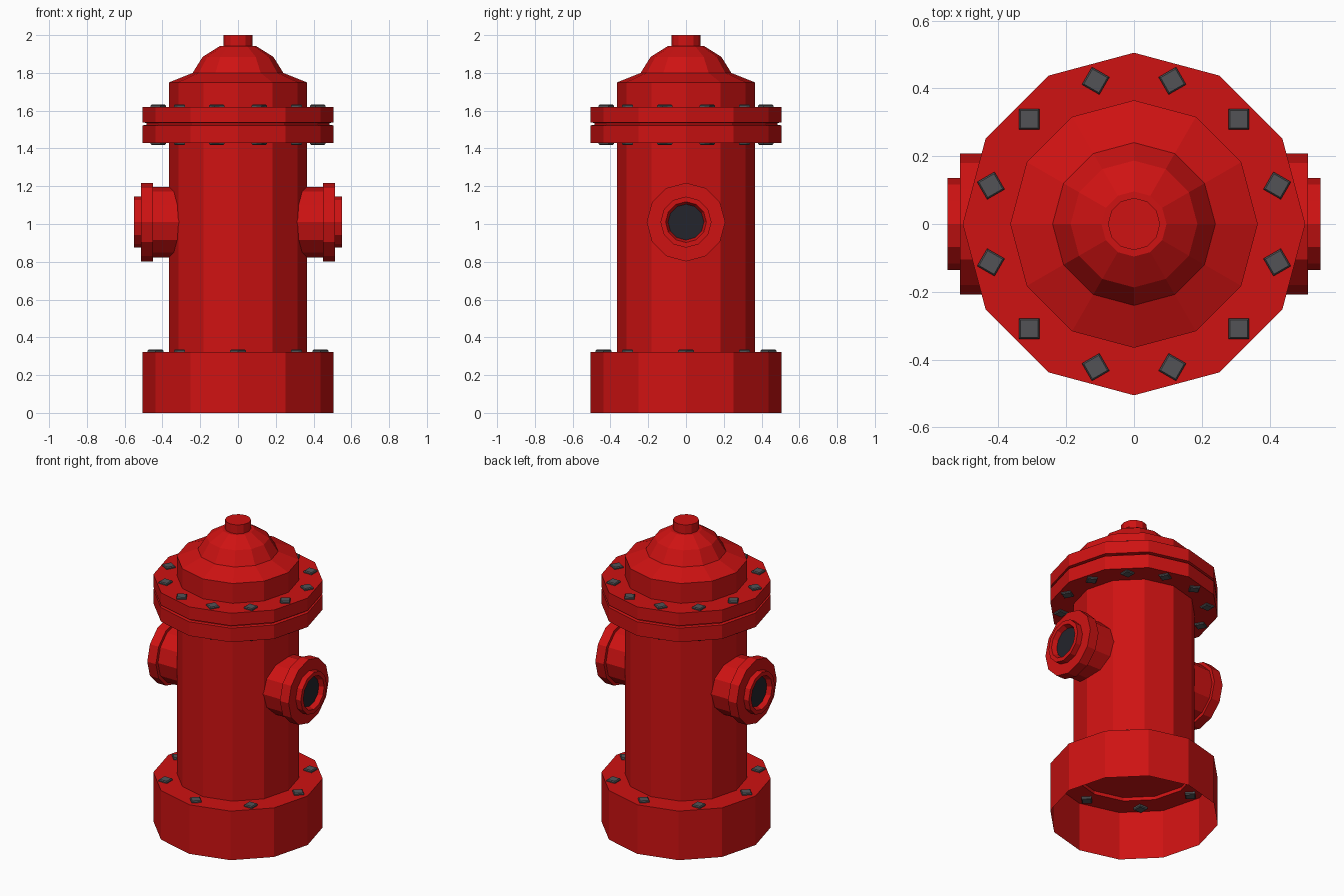
import bpy, bmesh, math
from mathutils import Matrix

if "Cube" in bpy.data.objects:
    bpy.data.objects.remove(bpy.data.objects["Cube"])


def material(name, rgb):
    m = bpy.data.materials.new(name)
    m.diffuse_color = (*rgb, 1)
    m.use_nodes = True
    m.node_tree.nodes["Principled BSDF"].inputs["Base Color"].default_value = m.diffuse_color
    return m


RED = material("red paint", (0.62, 0.006, 0.006))
GREY = material("bolt grey", (0.085, 0.085, 0.092))
BLACK = material("opening black", (0.017, 0.018, 0.025))


def lathe(bm, profile, sides, matrix=Matrix.Identity(4)):
    """Revolve (radius, height) points about z; radius 0 makes a cap."""
    rings = []
    for r, z in profile:
        count = sides if r > 0 else 1
        rings.append([bm.verts.new(matrix @ Matrix.Rotation(2 * math.pi * i / sides, 4, 'Z')
                                   @ Matrix.Translation((r, 0, z)).to_translation())
                      for i in range(count)])
    for a, b in zip(rings, rings[1:]):
        if len(a) == 1:
            bm.faces.new(b[::-1])
        elif len(b) == 1:
            bm.faces.new(a)
        else:
            for i in range(sides):
                j = (i + 1) % sides
                bm.faces.new((a[i], a[j], b[j], b[i]))


def finish(bm, name, mat):
    mesh = bpy.data.meshes.new(name)
    bm.to_mesh(mesh)
    bm.free()
    mesh.materials.append(mat)
    obj = bpy.data.objects.new(name, mesh)
    bpy.context.collection.objects.link(obj)
    return obj


def turned(name, profile, mat=RED, matrix=Matrix.Identity(4), sides=12):
    bm = bmesh.new()
    lathe(bm, profile, sides, matrix)
    return finish(bm, name, mat)


def bolt_ring(name, count, start, z0, z1):
    """Square, slightly chamfered bolts with a corner pointing outwards."""
    bm = bmesh.new()
    for i in range(count):
        turn = Matrix.Rotation(start + 2 * math.pi * i / count, 4, 'Z')
        lathe(bm, [(0, z0), (0.036, z0), (0.042, z0 + 0.006), (0.042, z1 - 0.006),
                   (0.036, z1), (0, z1)], 4, turn @ Matrix.Translation((0.437, 0, 0)))
    return finish(bm, name, GREY)


# hollow base skirt, open underneath
turned("base", [(0.505, 0), (0.505, 0.322), (0.365, 0.322)])
# barrel with recessed floor
turned("barrel", [(0.365, 0.322), (0.365, 1.43)])
turned("barrel_floor", [(0, 0.345), (0.365, 0.345)])
# double flange with groove
turned("flange", [(0.365, 1.43), (0.505, 1.43), (0.505, 1.522), (0.485, 1.525),
                  (0.485, 1.535), (0.505, 1.538), (0.505, 1.62), (0.365, 1.62)])
# bonnet, dome and top knob
turned("bonnet", [(0.365, 1.62), (0.365, 1.75), (0.24, 1.80)])
turned("dome", [(0.24, 1.80), (0.187, 1.885), (0.096, 1.942), (0.077, 1.942)])
turned("top_knob", [(0.077, 1.942), (0.077, 2.0), (0, 2.0)])

# bolts
bolt_ring("base_bolts", 8, 0, 0.305, 0.335)
bolt_ring("upper_flange_bolts", 12, math.radians(15), 1.605, 1.633)
bolt_ring("lower_flange_bolts", 12, math.radians(15), 1.418, 1.445)

# side outlets, one each way along x
for side, angle in (("right", 90), ("left", -90)):
    m = Matrix.Translation((0, 0, 1.01)) @ Matrix.Rotation(math.radians(angle), 4, 'Y')
    turned(side + "_outlet", [(0.187, 0.28), (0.187, 0.45), (0.208, 0.45), (0.208, 0.513),
                              (0.135, 0.513), (0.135, 0.55), (0.108, 0.55), (0.095, 0.52)],
           RED, m)
    turned(side + "_outlet_opening", [(0.095, 0.52), (0, 0.52)], BLACK, m)
